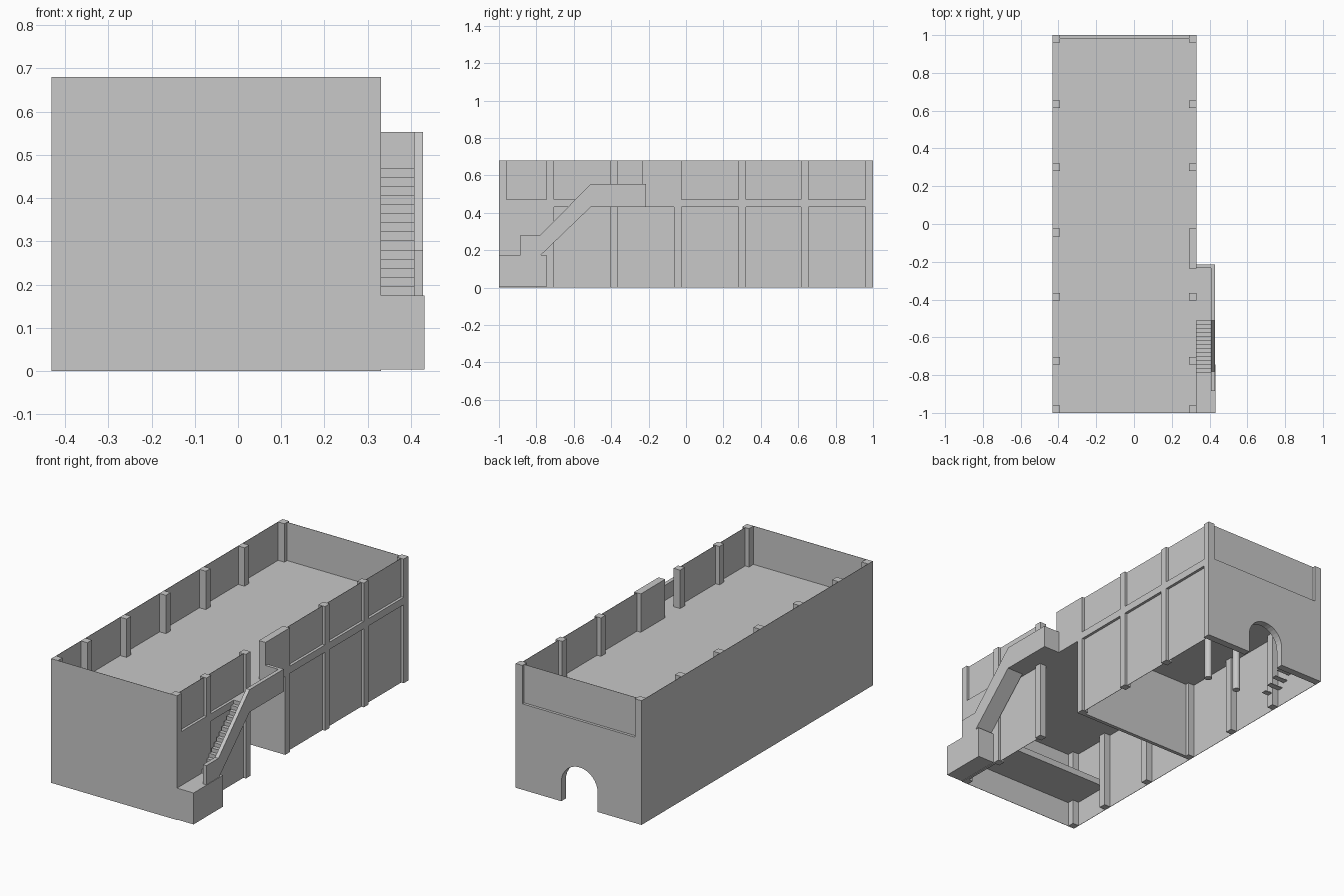
import bpy, bmesh, math
from mathutils import Vector

cube = bpy.data.objects.get("Cube")
if cube:
    bpy.data.objects.remove(cube, do_unlink=True)

grey = bpy.data.materials.new("plain_grey")
grey.use_nodes = True
colour = (0.58, 0.58, 0.58, 1)
grey.diffuse_color = colour
grey.node_tree.nodes["Principled BSDF"].inputs["Base Color"].default_value = colour


def finish(name, bm):
    bmesh.ops.recalc_face_normals(bm, faces=bm.faces)
    mesh = bpy.data.meshes.new(name)
    bm.to_mesh(mesh)
    bm.free()
    mesh.materials.append(grey)
    ob = bpy.data.objects.new(name, mesh)
    bpy.context.collection.objects.link(ob)
    return ob


def box(name, x, y, z):
    bm = bmesh.new()
    bmesh.ops.create_cube(bm, size=1)
    for v in bm.verts:
        v.co = Vector([(r[0] + r[1]) / 2 + c * (r[1] - r[0])
                       for r, c in zip((x, y, z), v.co)])
    return finish(name, bm)


def extrude(name, profile, axis, lo, hi):
    """Extrude a 2D outline along x (outline in y,z) or y (outline in x,z)."""
    bm = bmesh.new()
    verts = [bm.verts.new((lo, a, b) if axis == "x" else (a, lo, b)) for a, b in profile]
    face = bm.faces.new(verts)
    new = bmesh.ops.extrude_face_region(bm, geom=[face])["geom"]
    step = Vector((hi - lo, 0, 0) if axis == "x" else (0, hi - lo, 0))
    bmesh.ops.translate(bm, vec=step, verts=[g for g in new if isinstance(g, bmesh.types.BMVert)])
    return finish(name, bm)


LEFT, RIGHT, TOP = -0.431, 0.331, 0.68
DECK_LOW, DECK = 0.43, 0.47
POST, THIN, INSET = 0.04, 0.002, 0.015

# Deck
box("deck", (LEFT, RIGHT), (-1, 1), (DECK_LOW, DECK))

# Posts along both long sides
post_y = [-1, -0.745, -0.405, -0.065, 0.28, 0.615, 0.96]
for i, y in enumerate(post_y):
    for side, x in (("left", LEFT), ("right", RIGHT - POST)):
        box(f"{side}_post_{i}", (x, x + POST), (y, y + POST), (0, TOP))

# Flat outer walls
box("side_wall", (LEFT, LEFT + THIN), (-1, 1), (0, TOP))
box("front_wall", (LEFT, RIGHT), (-1, -1 + THIN), (0, TOP))

# Recessed panels between the posts; the third bay is open with a gateway above
face_x = RIGHT - INSET
for i, (a, b) in enumerate(zip(post_y, post_y[1:])):
    if i != 2:
        box(f"upper_panel_{i}", (face_x - THIN, face_x), (a + POST, b), (DECK, TOP))
        if i:
            box(f"lower_panel_{i}", (face_x - THIN, face_x), (a + POST, b), (0, DECK_LOW))
box("lower_corner_wall", (face_x, RIGHT), (-1, -0.73), (0, DECK_LOW))
box("gateway_wall", (RIGHT - POST, RIGHT), (-0.235, -0.03), (DECK, TOP))

# Back wall with an arched doorway and a recessed parapet
arch_x, arch_r, spring = -0.055, 0.11, 0.105
outline = [(LEFT, 0), (LEFT, DECK), (RIGHT, DECK), (RIGHT, 0), (arch_x + arch_r, 0)]
for i in range(17):
    t = math.pi * i / 16
    outline.append((arch_x + arch_r * math.cos(t), spring + arch_r * math.sin(t)))
outline.append((arch_x - arch_r, 0))
extrude("back_wall", outline, "y", 0.96, 1)
box("back_parapet", (LEFT + POST, RIGHT - POST), (1 - INSET - THIN, 1 - INSET), (DECK, TOP))

# Inner wall and raised floor at the front
box("cross_wall", (LEFT, RIGHT - INSET), (-0.065, -0.045), (0, DECK_LOW))
box("raised_floor", (LEFT, RIGHT - INSET), (-1 + THIN, -0.75), (0.14, 0.175))

# Round columns and small steps in the back room
for i, x in enumerate((-0.15, 0.04)):
    bm = bmesh.new()
    bmesh.ops.create_cone(bm, cap_ends=True, segments=16, radius1=0.02,
                          radius2=0.02, depth=DECK_LOW)
    bmesh.ops.translate(bm, vec=(x, 0.65, DECK_LOW / 2), verts=bm.verts)
    col = finish(f"column_{i}", bm)
    bpy.context.view_layer.objects.active = col
    col.select_set(True)
    bpy.ops.object.shade_smooth_by_angle()
    col.select_set(False)
for i in range(4):
    y, z = 0.62 + 0.04 * i, 0.07 + 0.027 * i
    box(f"inner_step_{i}", (LEFT, LEFT + 0.08), (y, y + 0.03), (z, z + 0.004))

# Outside stair: base, flight with landing, outer rail and end rail
base_top, foot, head, end = 0.175, -0.785, -0.51, -0.215
box("stair_base", (RIGHT, 0.431), (-1, -0.745), (0.003, base_top))
steps = 14
flight = [(foot, base_top)]
for i in range(steps):
    y = foot + (head - foot) * i / (steps - 1)
    z = base_top + (DECK - base_top) * (i + 1) / steps
    flight += [(y, z), (foot + (head - foot) * (i + 1) / (steps - 1), z)]
flight += [(end, DECK), (end, DECK_LOW), (head, DECK_LOW), (-0.775, base_top)]
extrude("stair_flight", flight, "x", RIGHT, 0.407)
rail = [(-0.885, base_top), (-0.885, 0.28), (-0.78, 0.28), (head, 0.553), (end, 0.553),
        (end, DECK_LOW), (head, DECK_LOW), (-0.775, base_top)]
extrude("stair_rail", rail, "x", 0.407, 0.428)
box("landing_end_rail", (RIGHT, 0.407), (end - 0.018, end), (DECK, 0.553))
